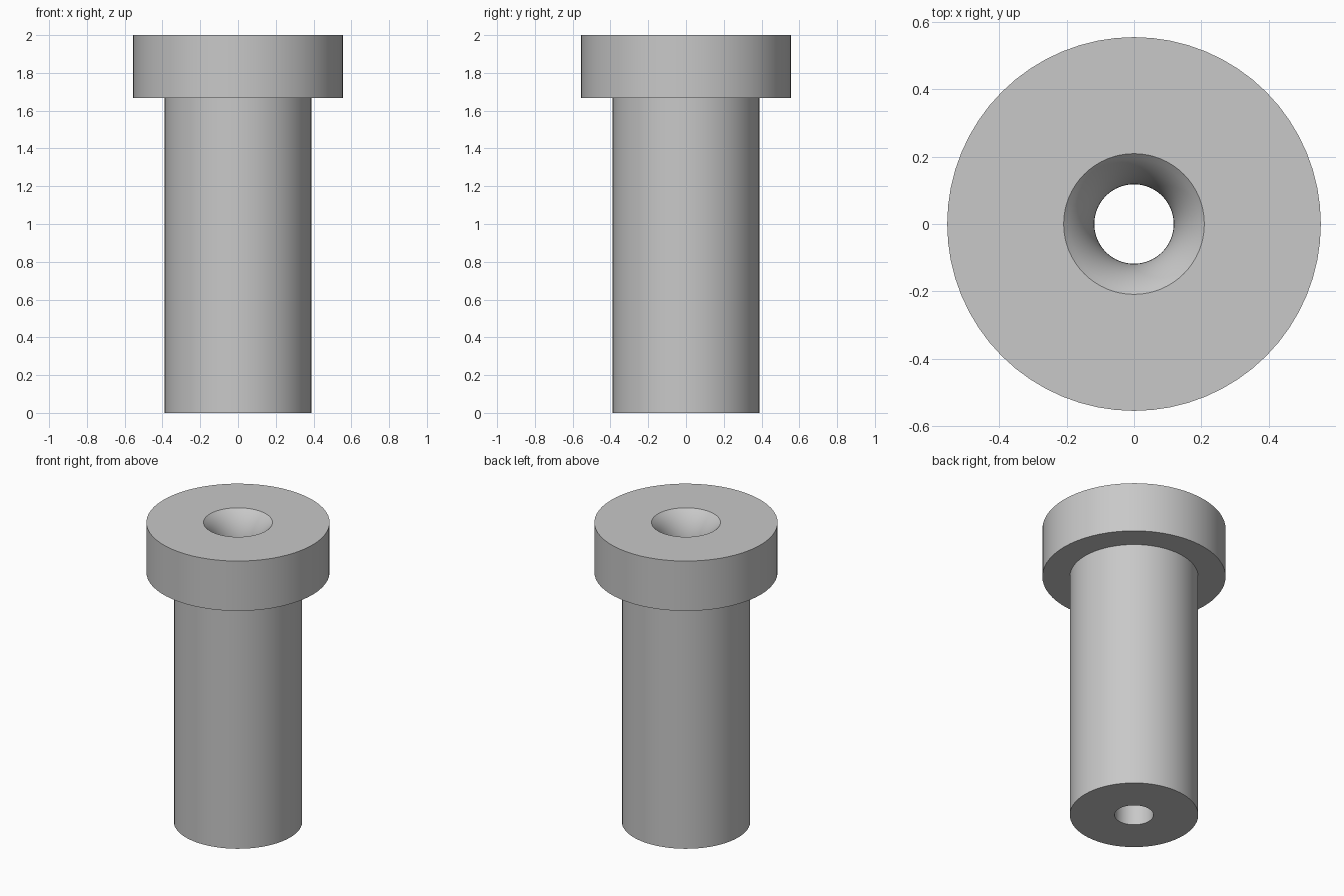
import bpy, bmesh, math

cube = bpy.data.objects.get("Cube")
if cube:
    bpy.data.objects.remove(cube, do_unlink=True)

# Plain steel grey
grey = bpy.data.materials.new("steel grey")
grey.use_nodes = True
colour = (0.58, 0.58, 0.58, 1)
grey.diffuse_color = colour
grey.node_tree.nodes["Principled BSDF"].inputs["Base Color"].default_value = colour

SIDES = 64
BODY, HEAD, BORE, MOUTH = 0.389, 0.555, 0.118, 0.209   # radii
HEIGHT, SHOULDER, FLARE_DEPTH = 2.0, 1.667, 0.2

# Flared mouth: an arc that runs tangent into the straight bore
angle = 2 * math.atan((MOUTH - BORE) / FLARE_DEPTH)
radius = FLARE_DEPTH / math.sin(angle)
STEPS = 10
flare = []
for i in range(STEPS + 1):
    a = angle * (1 - i / STEPS)
    flare.append((BORE + radius * (1 - math.cos(a)),
                  HEIGHT - FLARE_DEPTH + radius * math.sin(a)))

# Closed section of the sleeve: outside going up, bore going down
profile = [(BORE, 0), (BODY, 0), (BODY, SHOULDER), (HEAD, SHOULDER),
           (HEAD, HEIGHT)] + flare

# Revolve the section around z
bm = bmesh.new()
rings = []
for r, z in profile:
    rings.append([bm.verts.new((r * math.cos(math.tau * k / SIDES),
                                r * math.sin(math.tau * k / SIDES), z))
                  for k in range(SIDES)])
for low, high in zip(rings, rings[1:] + rings[:1]):
    for k in range(SIDES):
        n = (k + 1) % SIDES
        bm.faces.new((low[k], low[n], high[n], high[k]))
bmesh.ops.recalc_face_normals(bm, faces=bm.faces)
mesh = bpy.data.meshes.new("headed_bushing")
bm.to_mesh(mesh)
bm.free()
mesh.materials.append(grey)

bushing = bpy.data.objects.new("headed_bushing", mesh)
bpy.context.collection.objects.link(bushing)
bpy.ops.object.select_all(action='DESELECT')
bushing.select_set(True)
bpy.context.view_layer.objects.active = bushing
bpy.ops.object.shade_smooth_by_angle(angle=math.radians(30))
